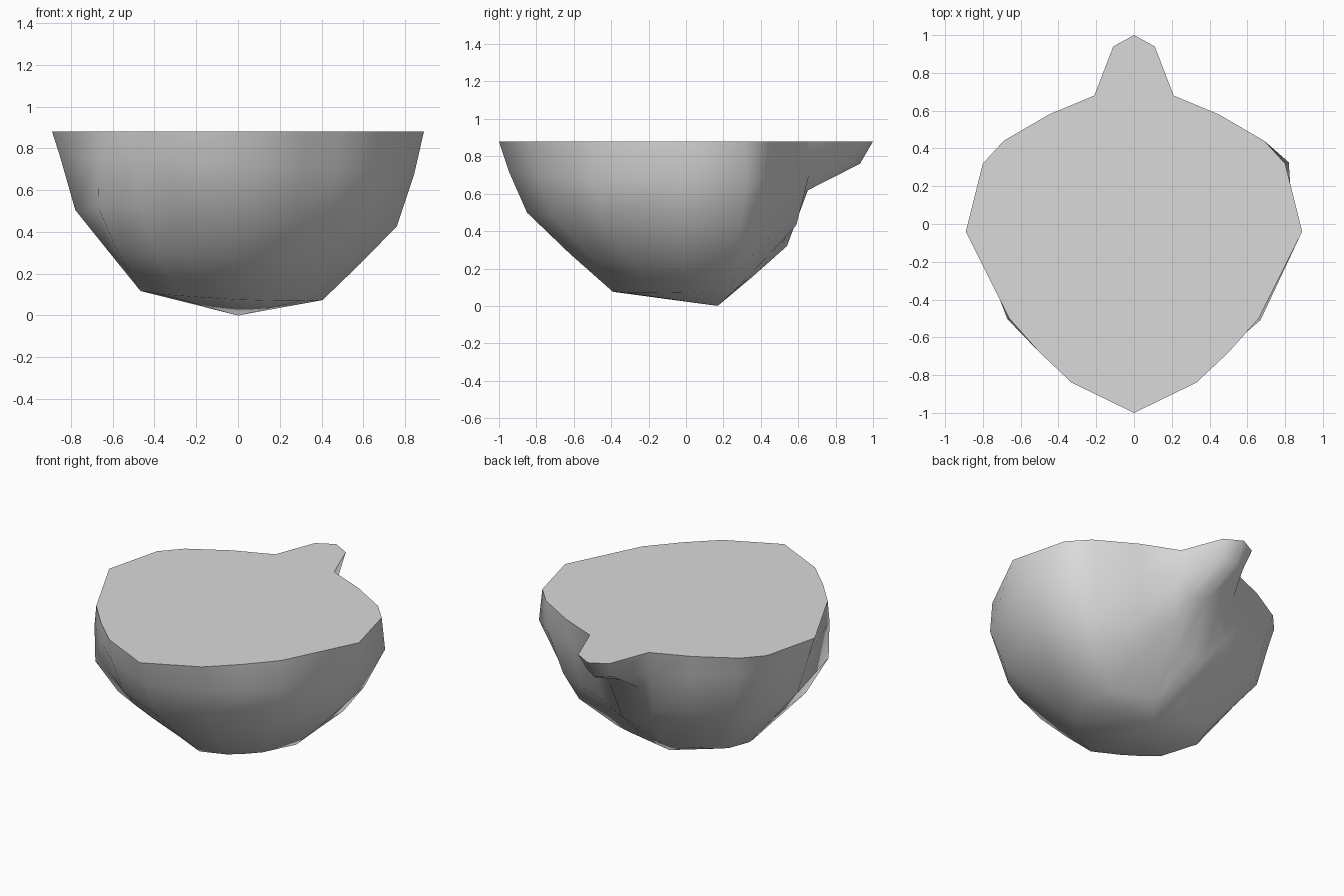
import bpy
import bmesh
import math

cube = bpy.data.objects.get("Cube")
if cube:
    bpy.data.objects.remove(cube, do_unlink=True)

TOP = 0.88
CENTRE_Y = 0.05

# Half outline of the flat cut face: spout tip, spout side, then round the bowl
outline = [(0, 1), (0.11, 0.94), (0.21, 0.68), (0.45, 0.58), (0.69, 0.44),
           (0.80, 0.32), (0.89, -0.04), (0.66, -0.50), (0.5, -0.68),
           (0.33, -0.84), (0, -1)]

# Bowl levels below the rim: width, depth, height, sideways shift, lean
levels = [(0.953, 0.95, 0.72, -0.005, 0), (0.865, 0.857, 0.465, -0.01, -0.04),
          (0.68, 0.64, 0.28, -0.02, 0), (0.49, 0.42, 0.095, -0.035, 0.05)]

# Underside of the spout, along its middle and along its edge
spout = [[(0, 0.93, 0.76), (0, 0.66, 0.64), (0, 0.54, 0.32), (0, 0.36, 0.16)],
         [(0.09, 0.88, 0.77), (0.11, 0.635, 0.61), (0.1, 0.51, 0.32),
          (0.06, 0.34, 0.15)]]

# Fuller or slimmer places in the wall, level by level: (side, column)
even = (1, 1, 1, 1)
root = (1.02, 1, 0.98, 0.9)
fullness = {(1, 2): root, (-1, 2): root,
            (1, 4): (1.04, 1.02, 1.15, 1.06), (1, 5): (1.08, 1.02, 1.1, 1.06),
            (1, 7): (1.07, 1.07, 1.02, 1), (1, 8): (1.03, 1.05, 1.02, 1),
            (-1, 7): (1.06, 1.16, 1.26, 1.1),
            (-1, 8): (1.04, 1.05, 1.13, 1.05), (-1, 9): (1.03, 1.03, 1.04, 1)}


def column(index, side):
    """Points from the rim down to the lowest level."""
    x, y = outline[index]
    points = [(side * x, y, TOP)]
    if index < len(spout):
        points += [(side * px, py, pz) for px, py, pz in spout[index]]
        return points
    swell = fullness.get((side, index), even)
    for (width, depth, height, shift, lean), full in zip(levels, swell):
        px = side * x * width * full
        py = CENTRE_Y + (y - CENTRE_Y) * depth * full
        pz = height - 0.05 * px + lean * py
        points.append((px + shift * abs(x), py, pz))
    return points


def make_material(name, colour):
    material = bpy.data.materials.new(name)
    material.use_nodes = True
    material.diffuse_color = colour
    shader = next(n for n in material.node_tree.nodes
                  if n.type == 'BSDF_PRINCIPLED')
    shader.inputs["Base Color"].default_value = colour
    return material


# Columns all the way round: one side forwards, the other side mirrored
last = len(outline) - 1
columns = [column(i, 1) for i in range(last + 1)]
columns += [column(i, -1) for i in range(last - 1, 0, -1)]

# Bowl wall, pointed base and flat cut face
bm = bmesh.new()
grid = [[bm.verts.new(p) for p in points] for points in columns]
base = bm.verts.new((0, 0.17, 0))
for a, b in zip(grid, grid[1:] + grid[:1]):
    for k in range(len(levels)):
        bm.faces.new((a[k], a[k + 1], b[k + 1], b[k]))
    bm.faces.new((a[-1], base, b[-1]))
bm.faces.new([points[0] for points in grid])
bmesh.ops.recalc_face_normals(bm, faces=bm.faces)

mesh = bpy.data.meshes.new("bowl_with_spout")
bm.to_mesh(mesh)
bm.free()
bowl = bpy.data.objects.new("bowl_with_spout", mesh)
bpy.context.collection.objects.link(bowl)
mesh.materials.append(make_material("light grey", (0.7, 0.7, 0.7, 1)))

# Smooth wall with a sharp rim
bpy.ops.object.select_all(action='DESELECT')
bowl.select_set(True)
bpy.context.view_layer.objects.active = bowl
bpy.ops.object.shade_smooth_by_angle(angle=math.radians(70))
